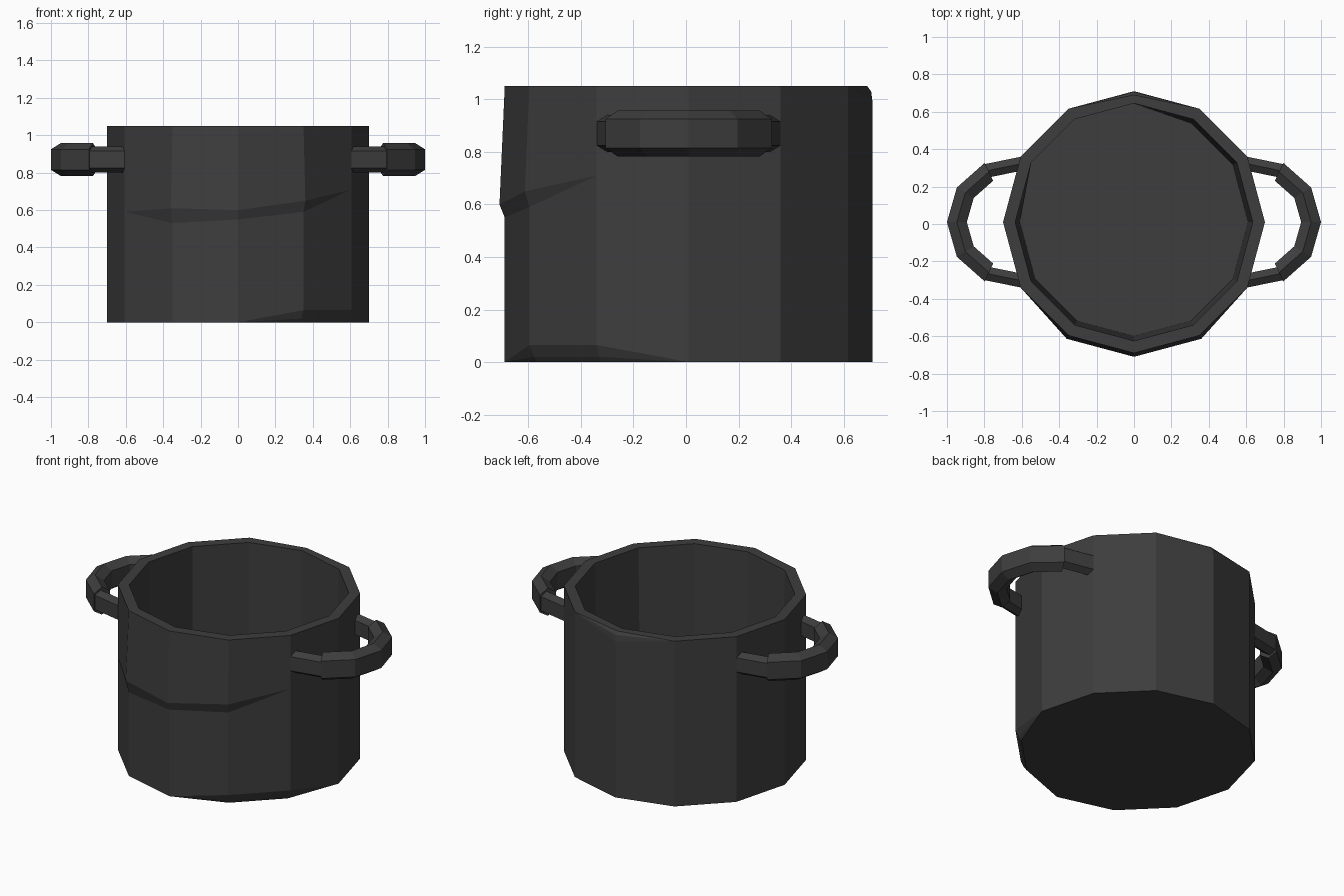
import bpy, bmesh, math
from mathutils import Vector

if "Cube" in bpy.data.objects:
    bpy.data.objects.remove(bpy.data.objects["Cube"])

CY = 0.01  # pot axis sits slightly behind the origin
iron = bpy.data.materials.new("dark iron")
iron.diffuse_color = (0.047, 0.047, 0.047, 1)
iron.use_nodes = True
iron.node_tree.nodes["Principled BSDF"].inputs["Base Color"].default_value = iron.diffuse_color


def loft(bm, rings, cap=True):
    """Join equal-length closed rings of points with quads."""
    vs = [[bm.verts.new(p) for p in r] for r in rings]
    n = len(vs[0])
    for a, b in zip(vs, vs[1:]):
        for i in range(n):
            j = (i + 1) % n
            bm.faces.new((a[i], a[j], b[j], b[i]))
    if cap:
        bm.faces.new(vs[0][::-1])
        bm.faces.new(vs[-1])


def finish(bm, name):
    bmesh.ops.remove_doubles(bm, verts=bm.verts, dist=0.0005)
    bmesh.ops.recalc_face_normals(bm, faces=bm.faces)
    me = bpy.data.meshes.new(name)
    bm.to_mesh(me)
    bm.free()
    me.materials.append(iron)
    ob = bpy.data.objects.new(name, me)
    bpy.context.collection.objects.link(ob)
    return ob


def ring(rz):
    """Twelve-sided ring; rz(angle in degrees) gives radius and height."""
    pts = []
    for a in range(0, 360, 30):
        r, z = rz(a)
        t = math.radians(a)
        pts.append((r * math.cos(t), CY + r * math.sin(t), z))
    return pts


# dents: angle -> height of the worn edges
band_low = {210: 0.59, 240: 0.53, 270: 0.55, 300: 0.59, 330: 0.71}
band_high = {210: 0.59, 240: 0.61, 270: 0.60, 300: 0.65, 330: 0.71}
chipped = (300, 330)

# pot body: outside from the base up, over the rim, inside down to the floor
bm = bmesh.new()
loft(bm, [
    ring(lambda a: (0.665 if a in chipped else 0.70, 0.0)),
    ring(lambda a: (0.68, 0.02) if a in chipped else (0.70, 0.0)),
    ring(lambda a: (0.70, 0.065 if a in chipped else 0.0)),
    ring(lambda a: (0.70, band_low.get(a, 0.65))),
    ring(lambda a: (0.72 if a in (240, 270, 300) else 0.70, band_high.get(a, 0.65))),
    ring(lambda a: (0.70, 0.99 if a == 90 else 1.05)),
    ring(lambda a: (0.695, 1.03) if a == 90 else (0.70, 1.05)),
    ring(lambda a: (0.68 if a == 90 else 0.70, 1.05)),
    ring(lambda a: (0.635, 1.05)),
    ring(lambda a: (0.635 if a in (90, 120, 150) else 0.61, 0.06)),
])
finish(bm, "pot_body")


def hexagon(x, y, direction, w, h, edge):
    """Upright six-sided section across a horizontal direction."""
    d = Vector(direction).normalized()
    return [(x + u * d.x, y + u * d.y, 0.87 + v) for u, v in
            ((w, -edge), (w, edge), (0, h), (-w, edge), (-w, -edge), (0, -h))]


for side, label in ((1, "right"), (-1, "left")):
    # curved grip
    bm = bmesh.new()
    rings = []
    for a in (-65, -32, 0, 32, 65):
        c, s = math.cos(math.radians(a)), math.sin(math.radians(a))
        rings.append(hexagon(side * (0.65 + 0.297 * c), CY + 0.297 * s,
                             (side * c, s), 0.053, 0.088, 0.055))
    loft(bm, rings)
    finish(bm, label + "_handle_grip")
    # two thinner arms joining the grip to the pot
    for end, where in ((1, "back"), (-1, "front")):
        bm = bmesh.new()
        nrm = (side * 0.19, end * 0.98)
        loft(bm, [hexagon(side * x, CY + end * y, nrm, 0.037, 0.07, 0.045)
                  for x, y in ((0.585, 0.316), (0.79, 0.274))])
        finish(bm, label + "_handle_arm_" + where)
